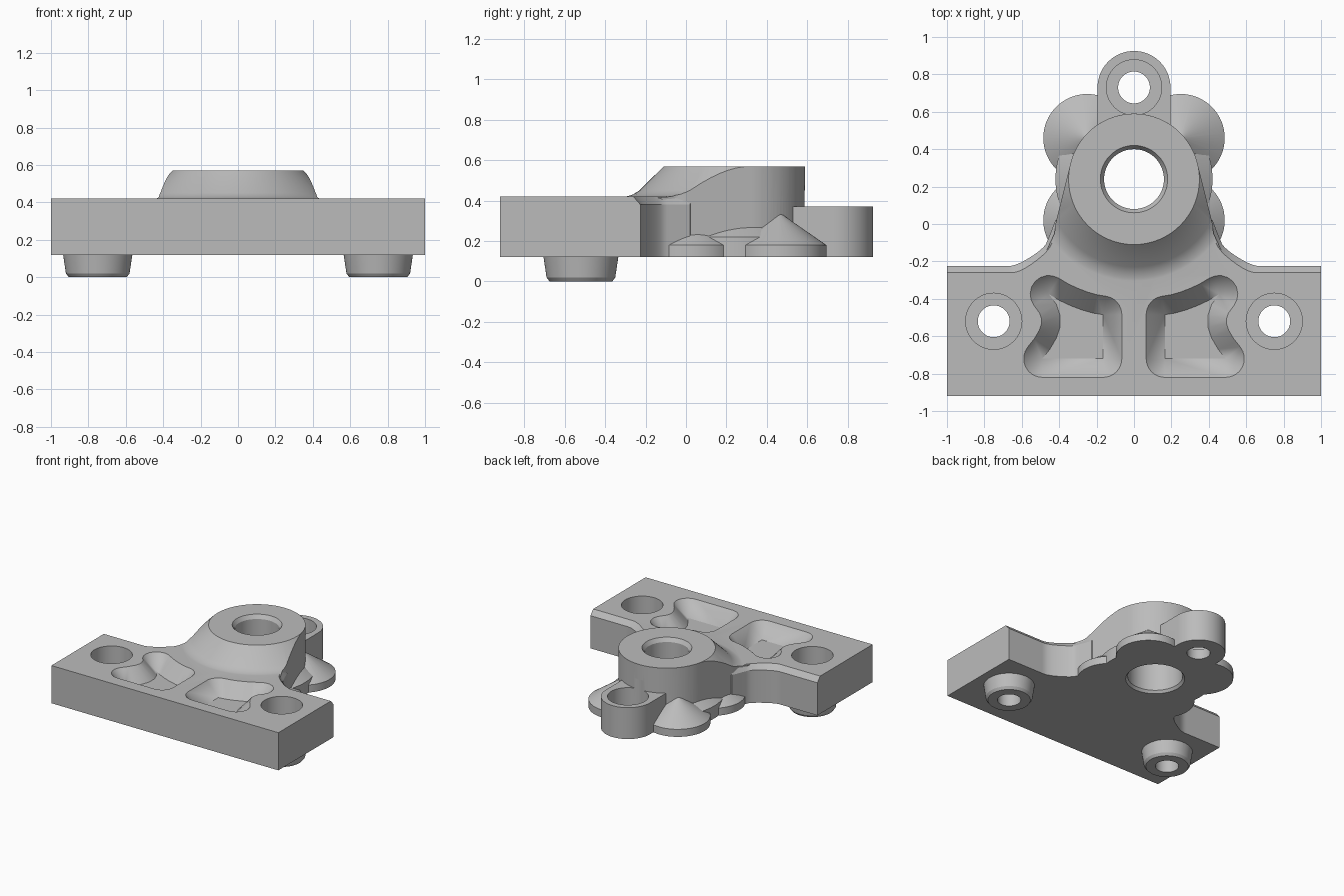
import bpy, bmesh
from math import cos, sin, pi, radians, atan2
from mathutils import Vector

old = bpy.data.objects.get("Cube")
if old:
    bpy.data.objects.remove(old, do_unlink=True)

grey = bpy.data.materials.new("light_grey_metal")
grey.use_nodes = True
grey.diffuse_color = (0.5, 0.5, 0.5, 1)
grey.node_tree.nodes["Principled BSDF"].inputs["Base Color"].default_value = (0.5, 0.5, 0.5, 1)

BOTTOM, TOP = 0.12, 0.42
SEG = 64
BORE = (0, 0.24)


def make(name, bm):
    bmesh.ops.remove_doubles(bm, verts=bm.verts, dist=1e-5)
    bmesh.ops.recalc_face_normals(bm, faces=bm.faces)
    if bm.calc_volume(signed=True) < 0:
        bmesh.ops.reverse_faces(bm, faces=bm.faces)
    mesh = bpy.data.meshes.new(name)
    bm.to_mesh(mesh)
    bm.free()
    mesh.materials.append(grey)
    ob = bpy.data.objects.new(name, mesh)
    bpy.context.scene.collection.objects.link(ob)
    return ob


def loft(name, layers):
    """Solid through (outline, z) layers that share one point count."""
    bm = bmesh.new()
    rings = [[bm.verts.new((x, y, z)) for x, y in pts] for pts, z in layers]
    bm.faces.new(rings[0])
    bm.faces.new(rings[-1])
    for a, b in zip(rings, rings[1:]):
        for i in range(len(a)):
            j = (i + 1) % len(a)
            bm.faces.new((a[i], a[j], b[j], b[i]))
    return make(name, bm)


def turned(name, centre, profile):
    """Solid of revolution from (radius, z) steps."""
    ring = [(cos(2 * pi * i / SEG), sin(2 * pi * i / SEG)) for i in range(SEG)]
    return loft(name, [([(centre[0] + r * x, centre[1] + r * y) for x, y in ring], z)
                       for r, z in profile])


def combine(ob, other, op):
    """Apply a boolean and discard the helper."""
    mod = ob.modifiers.new("cut", 'BOOLEAN')
    mod.operation, mod.solver, mod.object = op, 'EXACT', other
    bpy.context.view_layer.update()
    deps = bpy.context.evaluated_depsgraph_get()
    mesh = bpy.data.meshes.new_from_object(ob.evaluated_get(deps))
    ob.modifiers.clear()
    ob.data = mesh
    bpy.data.objects.remove(other, do_unlink=True)


def rounded(pts, times=2):
    """Soften an open polyline by corner cutting."""
    for _ in range(times):
        out = [pts[0]]
        for a, b in zip(pts, pts[1:]):
            a, b = Vector(a), Vector(b)
            out += [tuple(a.lerp(b, 0.25)), tuple(a.lerp(b, 0.75))]
        pts = out + [pts[-1]]
    return pts


def mirrored(pts):
    return pts + [(-x, y) for x, y in reversed(pts)]


def arc(c, r, a0, a1, n):
    return [(c[0] + r * cos(radians(a0 + (a1 - a0) * i / n)),
             c[1] + r * sin(radians(a0 + (a1 - a0) * i / n))) for i in range(n + 1)]


# Base plate with chamfered rear edge and flared neck
neck = [(0.72, -0.225), (0.63, -0.225), (0.48, -0.13), (0.455, -0.07), (0.42, 0.02)]
neck_top = [(0.70, -0.26), (0.61, -0.26), (0.46, -0.15), (0.425, -0.07), (0.40, 0.02)]
outer = mirrored([(1, -0.92), (1, -0.225)] + rounded(neck) + [(0.25, 0.1)])
inner = mirrored([(1, -0.92), (1, -0.26)] + rounded(neck_top) + [(0.25, 0.1)])
body = loft("mounting_bracket", [(outer, BOTTOM), (outer, 0.38), (inner, TOP)])

# Boss: tapered prism trimmed by a filleted cone
side = [(0.2, -0.45), (0.46, -0.25), (0.48, -0.17), (0.425, -0.05), (0.42, 0.0)]
boss_outline = mirrored(side + arc(BORE, 0.35, 12, 88, 22))
boss = loft("boss", [(boss_outline, BOTTOM), (boss_outline, 0.6)])
cone = turned("cone", BORE, [(0.9, 0.05), (0.9, 0.40), (0.56, 0.418), (0.53, 0.422),
                             (0.50, 0.432), (0.47, 0.451), (0.35, 0.57)])
combine(boss, cone, 'INTERSECT')
combine(body, boss, 'UNION')

# Skirt and four conical lobes round the boss
combine(body, turned("skirt", BORE, [(0.42, BOTTOM), (0.42, 0.22), (0.3, 0.30)]), 'UNION')
for sx in (1, -1):
    for dy in (-0.22, 0.22):
        lobe = turned("lobe", (sx * 0.25, BORE[1] + dy),
                      [(0.235, BOTTOM), (0.235, 0.18), (0.004, 0.34)])
        combine(body, lobe, 'UNION')

# Rear lug
LUG = (0, 0.73)
lug_outline = [(-0.195, 0.42), (0.195, 0.42)] + arc(LUG, 0.195, 0, 180, 32)
combine(body, loft("lug", [(lug_outline, BOTTOM), (lug_outline, 0.37)]), 'UNION')

# Feet under the plate
bolts = [(0.75, -0.52), (-0.75, -0.52)]
for c in bolts:
    foot = turned("foot", c, [(0.155, 0), (0.17, 0.02), (0.185, BOTTOM), (0.185, 0.15)])
    combine(body, foot, 'UNION')

# Counterbored bolt holes and the stepped main bore
for c in bolts:
    combine(body, turned("bolt_hole", c, [(0.085, -0.1), (0.085, 0.14), (0.15, 0.14),
                                          (0.15, 0.5)]), 'DIFFERENCE')
combine(body, turned("lug_hole", LUG, [(0.085, 0), (0.085, 0.2), (0.148, 0.2),
                                       (0.148, 0.45)]), 'DIFFERENCE')
combine(body, turned("main_bore", BORE, [(0.22, 0.1), (0.215, 0.12), (0.2, 0.14), (0.2, 0.38),
                                         (0.16, 0.38), (0.16, 0.54), (0.18, 0.57),
                                         (0.18, 0.65)]), 'DIFFERENCE')


# Sloped pockets: the rim is the floor outline grown by a rolling radius
def grow(pts, d):
    low, high = [], []
    for i, p in enumerate(pts):
        p = Vector(p)
        e0 = p - Vector(pts[i - 1])
        e1 = Vector(pts[(i + 1) % len(pts)]) - p
        a0 = atan2(-e0.x, e0.y)
        turn = (atan2(-e1.x, e1.y) - a0 + pi) % (2 * pi) - pi
        steps = 8 if turn > 0.3 else 0
        for k in range(steps + 1):
            a = a0 + (turn * k / steps if steps else turn / 2)
            reach = d if steps else d / cos(turn / 2)
            low.append(tuple(p))
            high.append((p.x + reach * cos(a), p.y + reach * sin(a)))
    return low, high


floor = [(0.165, -0.72), (0.49, -0.72), (0.45, -0.67), (0.415, -0.61), (0.395, -0.55),
         (0.395, -0.49), (0.415, -0.43), (0.455, -0.375), (0.40, -0.408), (0.34, -0.436),
         (0.28, -0.459), (0.22, -0.476), (0.165, -0.485)]
low, high = grow(floor, 0.1)
for sx in (1, -1):
    base = [(sx * x, y) for x, y in low]
    rim = [(sx * x, y) for x, y in high]
    pocket = loft("pocket", [(base, TOP - 0.11), (rim, TOP), (rim, TOP + 0.1)])
    combine(body, pocket, 'DIFFERENCE')

# Smooth shading with crisp edges
bpy.ops.object.select_all(action='DESELECT')
body.select_set(True)
bpy.context.view_layer.objects.active = body
bpy.ops.object.shade_smooth_by_angle(angle=radians(25))
